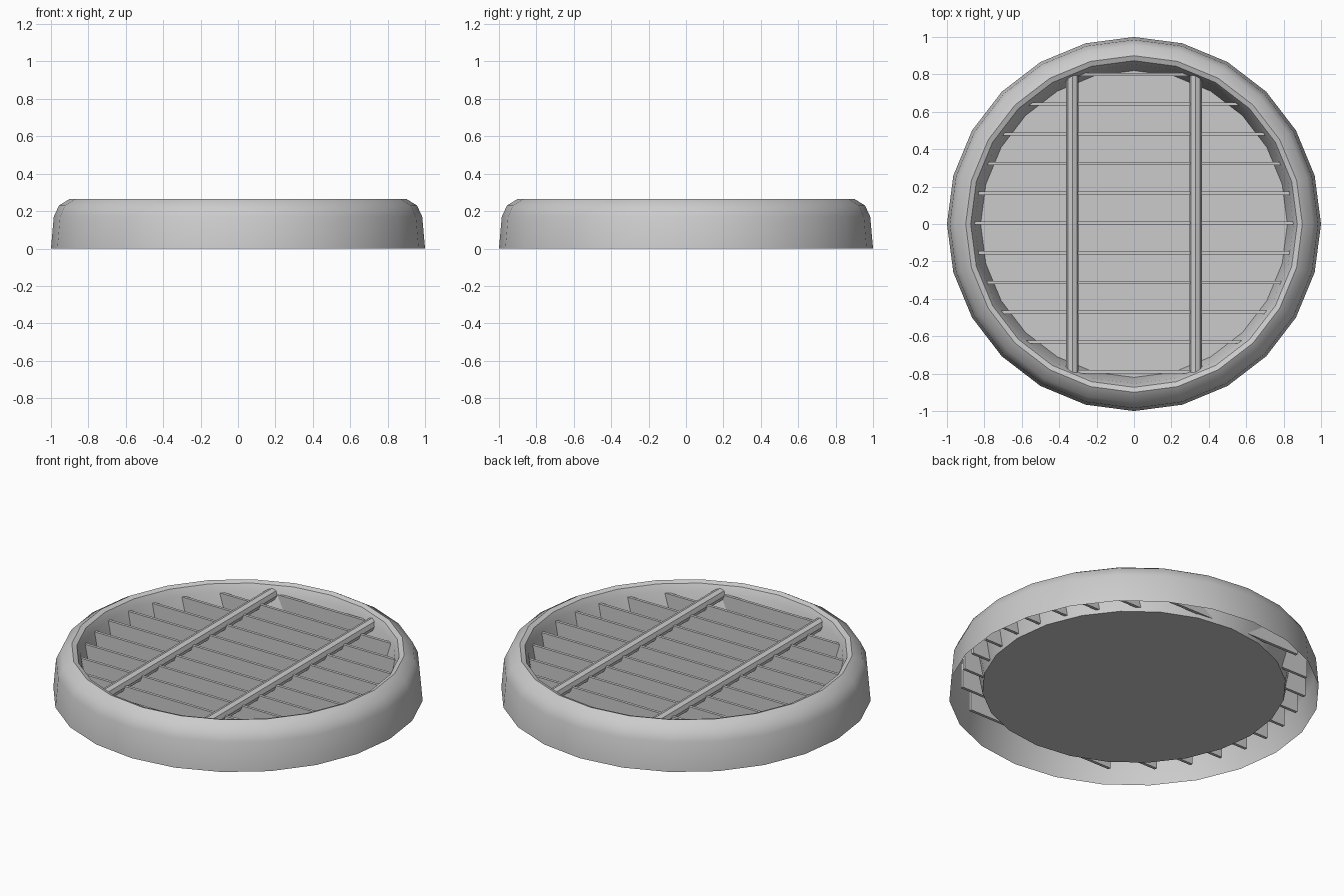
import bpy, bmesh, math

if "Cube" in bpy.data.objects:
    bpy.data.objects.remove(bpy.data.objects["Cube"])

SEG = 24

def finish(name, bm):
    bmesh.ops.recalc_face_normals(bm, faces=bm.faces)
    me = bpy.data.meshes.new(name)
    bm.to_mesh(me)
    bm.free()
    ob = bpy.data.objects.new(name, me)
    bpy.context.collection.objects.link(ob)
    bpy.ops.object.select_all(action='DESELECT')
    ob.select_set(True)
    bpy.context.view_layer.objects.active = ob
    bpy.ops.object.shade_smooth_by_angle(angle=math.radians(40))
    return ob

# Housing: lathed rim, open underneath, with the recessed back panel as its floor
profile = [(1.0, 0.0), (0.985, 0.17), (0.957, 0.23), (0.90, 0.265),
           (0.873, 0.255), (0.853, 0.215), (0.82, 0.038)]
bm = bmesh.new()
rings = [[bm.verts.new((r * math.cos(2 * math.pi * i / SEG),
                        r * math.sin(2 * math.pi * i / SEG), z))
          for i in range(SEG)] for r, z in profile]
for a, b in zip(rings, rings[1:]):
    for i in range(SEG):
        j = (i + 1) % SEG
        bm.faces.new((a[i], a[j], b[j], b[i]))
bm.faces.new(rings[-1])
finish("round_housing", bm)

# Horizontal slats, cut to the circle and tucked into the hollow rim
def box(name, size, loc):
    bm = bmesh.new()
    bmesh.ops.create_cube(bm, size=1)
    bmesh.ops.scale(bm, vec=size, verts=bm.verts)
    bmesh.ops.translate(bm, vec=loc, verts=bm.verts)
    return finish(name, bm)

for i in range(11):
    y = 0.005 + (i - 5) * 0.159
    half = math.sqrt(0.93 ** 2 - y * y)
    box(f"slat_{i + 1}", (2 * half, 0.017, 0.15), (0, y, 0.135))

# Two round bars crossing the slats
for side, x in (("left", -0.33), ("right", 0.33)):
    bm = bmesh.new()
    bmesh.ops.create_cone(bm, cap_ends=True, segments=8, radius1=0.034,
                          radius2=0.034, depth=1.59)
    bar = finish(f"{side}_bar", bm)
    bar.rotation_euler = (math.pi / 2, 0, 0)
    bar.location = (x, 0, 0.205)
